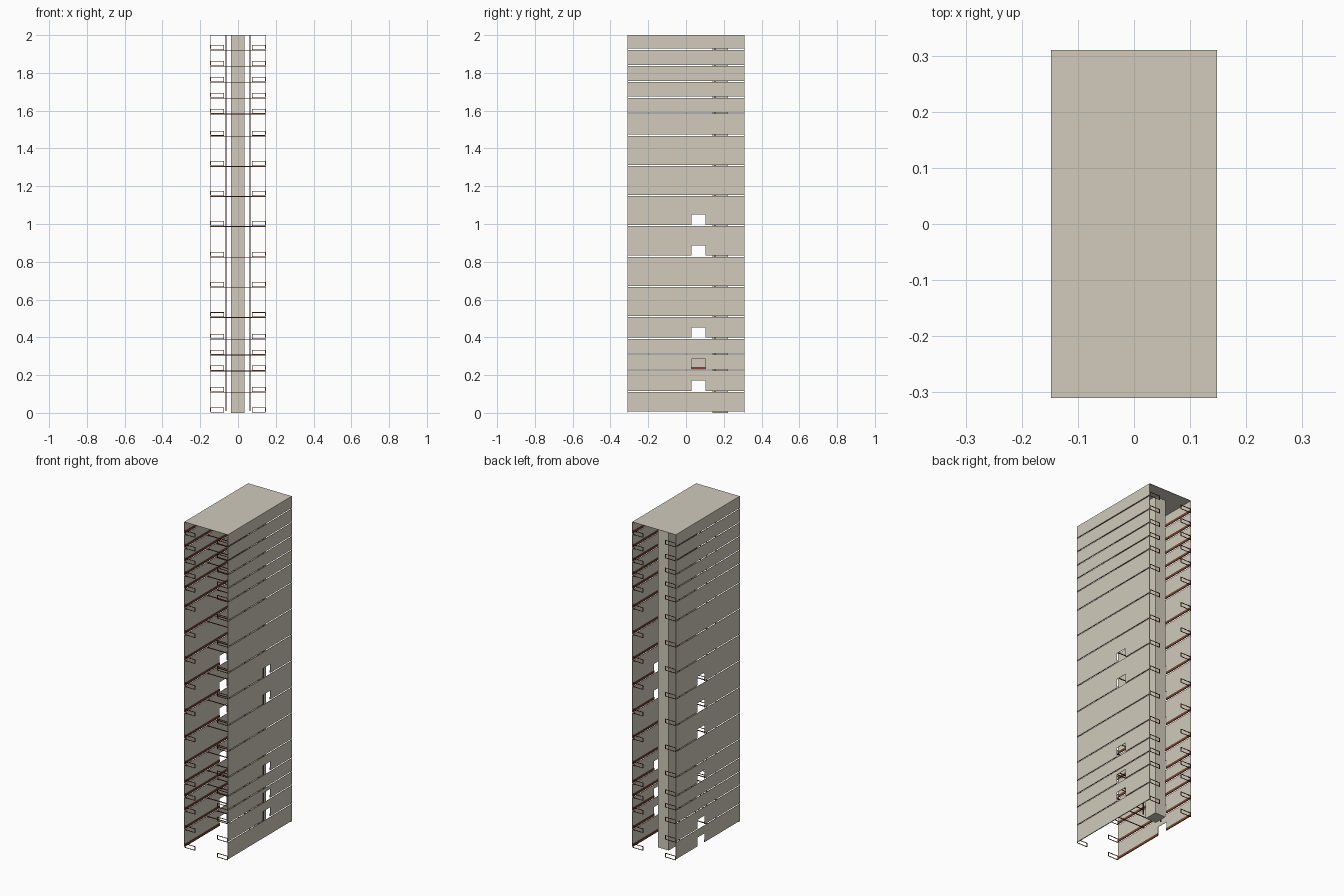
import bpy

cube = bpy.data.objects.get("Cube")
if cube:
    bpy.data.objects.remove(cube)


def material(name, rgb):
    m = bpy.data.materials.new(name)
    m.use_nodes = True
    m.diffuse_color = (*rgb, 1)
    m.node_tree.nodes["Principled BSDF"].inputs["Base Color"].default_value = (*rgb, 1)
    return m


BEIGE = material("warm_beige_wall", (0.635, 0.595, 0.5))
BROWN = material("red_brown_wood", (0.2, 0.06, 0.03))

BOX_FACES = [(0, 1, 3, 2), (4, 6, 7, 5), (0, 4, 5, 1),
             (2, 3, 7, 6), (0, 2, 6, 4), (1, 5, 7, 3)]


def boxes(name, mat, spans):
    """One object made of boxes, each given as x, y and z ranges."""
    verts, faces = [], []
    for xs, ys, zs in spans:
        n = len(verts)
        verts += [(x, y, z) for x in sorted(xs) for y in sorted(ys) for z in sorted(zs)]
        faces += [tuple(n + i for i in f) for f in BOX_FACES]
    mesh = bpy.data.meshes.new(name)
    mesh.from_pydata(verts, [], faces)
    mesh.materials.append(mat)
    obj = bpy.data.objects.new(name, mesh)
    bpy.context.collection.objects.link(obj)
    return obj


W, D = 0.148, 0.31           # half width and half depth
T, GAP = 0.002, 0.006        # wall thickness, slot between storeys
DOOR = (0.03, 0.102)
DOOR_H = 0.054
SKIRT_H, SKIRT_T = 0.014, 0.003

floors = [0.008, 0.117, 0.23, 0.314, 0.398, 0.513, 0.673, 0.832, 0.995,
          1.154, 1.313, 1.473, 1.59, 1.674, 1.758, 1.843, 1.928]
tops = [z - GAP for z in floors[1:]] + [2.0]
doors = {1: {1, 2, 4, 7, 8}, -1: {0, 1, 4, 6, 7, 8}}

# Storey walls with door openings, and skirting along their inner faces
for side, label in ((1, "left"), (-1, "right")):
    walls, skirts = [], []
    wall_x = (side * W, side * (W - T))
    skirt_x = (side * (W - T), side * (W - T - SKIRT_T))
    for i, (z, top) in enumerate(zip(floors, tops)):
        if i in doors[side]:
            runs = [(-D, DOOR[0]), (DOOR[1], D)]
            walls.append((wall_x, DOOR, (z + DOOR_H, top)))
        else:
            runs = [(-D, D)]
        for run in runs:
            walls.append((wall_x, run, (z, top)))
            skirts.append((skirt_x, run, (z, z + SKIRT_H)))
    boxes(label + "_wall", BEIGE, walls)
    boxes(label + "_skirting", BROWN, skirts)

# Low open railings at both ends of every floor, bridging the slots
B = 0.003
RAIL_H, RAIL_IN = 0.026, 0.075
for y, label in ((-D, "front"), (D - B, "back")):
    bars = []
    for z in floors:
        foot = z - GAP
        for s in (1, -1):
            for h in (0, RAIL_H - B):
                bars.append(((s * RAIL_IN, s * (W - T)), (y, y + B), (foot + h, foot + h + B)))
            for x in (RAIL_IN, W - T - B):
                bars.append(((s * x, s * (x + B)), (y, y + B), (foot, foot + RAIL_H)))
    boxes(label + "_railings", BROWN, bars)

# Cross beams under each upper floor
boxes("cross_beams", BROWN,
      [((-W + T, W - T), (y, y + 0.004), (z - GAP - 0.004, z - GAP))
       for z in floors[1:] for y in (-0.09, 0.0)])

# Slender posts beside the shaft
boxes("slender_posts", BROWN,
      [((s * 0.06, s * 0.066), (0.15, 0.156), (0.01, 1.998)) for s in (1, -1)])

# Central shaft and flat roof
boxes("central_shaft", BEIGE, [((-0.038, 0.034), (0.14, 0.222), (0.0, 1.998))])
boxes("flat_roof", BEIGE, [((-W, W), (-D, D), (1.998, 2.0))])
